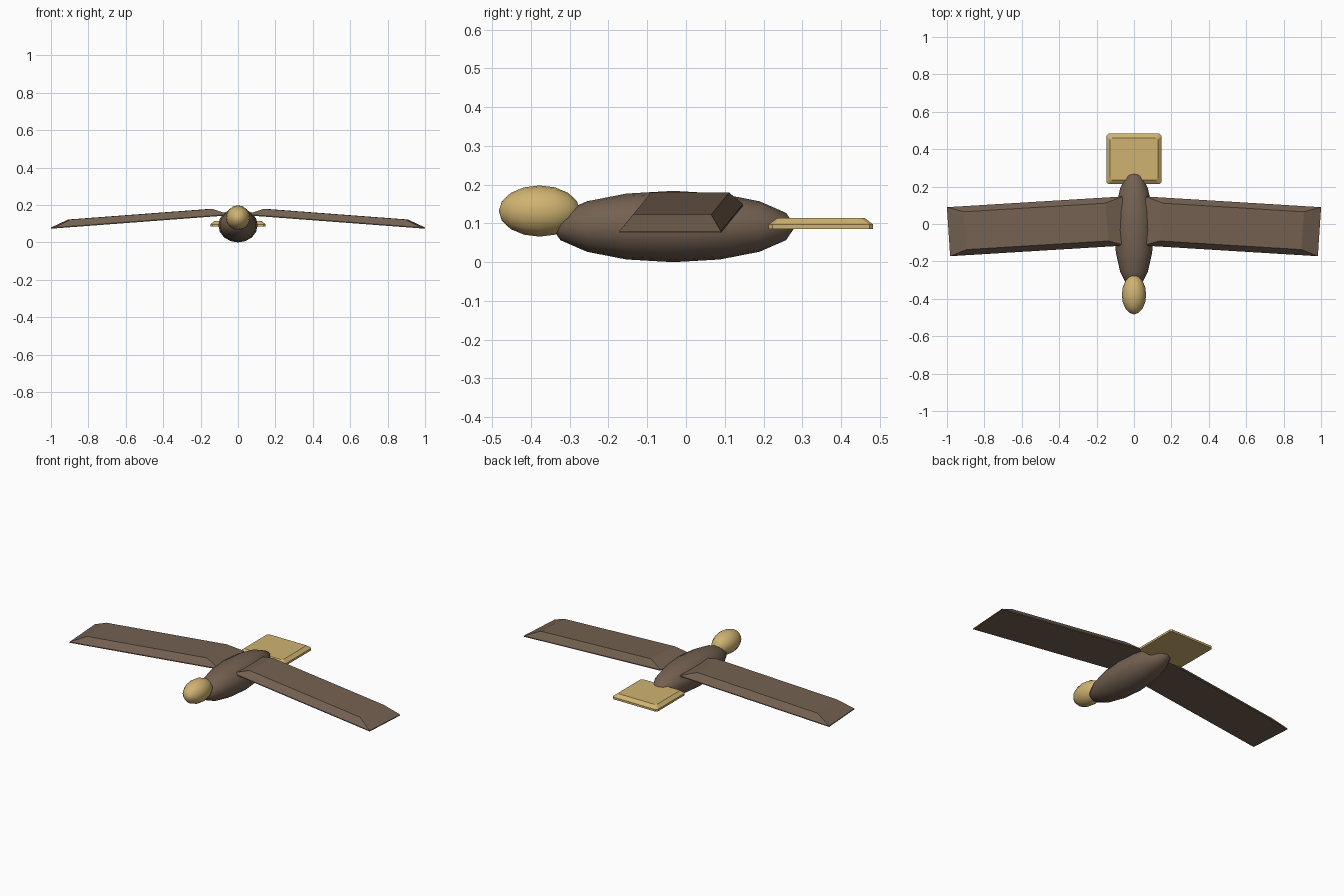
import bpy, bmesh
from mathutils import Vector

if "Cube" in bpy.data.objects:
    bpy.data.objects.remove(bpy.data.objects["Cube"], do_unlink=True)


def material(name, rgb):
    mat = bpy.data.materials.new(name)
    mat.use_nodes = True
    mat.diffuse_color = (*rgb, 1)
    mat.node_tree.nodes["Principled BSDF"].inputs["Base Color"].default_value = (*rgb, 1)
    return mat


brown = material("brown plumage", (0.175, 0.12, 0.083))
gold = material("pale gold plumage", (0.63, 0.45, 0.165))


def add_object(name, bm, mat, smooth=False):
    bmesh.ops.recalc_face_normals(bm, faces=bm.faces)
    for face in bm.faces:
        face.smooth = smooth
    mesh = bpy.data.meshes.new(name)
    bm.to_mesh(mesh)
    bm.free()
    mesh.materials.append(mat)
    obj = bpy.data.objects.new(name, mesh)
    bpy.context.collection.objects.link(obj)
    return obj


def ellipsoid(name, centre, radii, mat):
    bm = bmesh.new()
    bmesh.ops.create_uvsphere(bm, u_segments=16, v_segments=8, radius=1)
    # turn the poles to lie along the body axis
    for v in bm.verts:
        x, y, z = v.co
        v.co = Vector(centre) + Vector((x * radii[0], z * radii[1], -y * radii[2]))
    return add_object(name, bm, mat, smooth=True)


def outline(length, width, inset_u, inset_v, cut):
    """Rectangle in slab coordinates, optionally with cut corners."""
    a, b, c, d = inset_u, length - inset_u, inset_v, width - inset_v
    if not cut:
        return [(a, c), (b, c), (b, d), (a, d)]
    return [(a + cut, c), (b - cut, c), (b, c + cut), (b, d - cut),
            (b - cut, d), (a + cut, d), (a, d - cut), (a, c + cut)]


def slab(name, origin, u, v, size, inset, lip, height, mat, cut=0):
    """Flat-bottomed slab whose upper edges slope in to a smaller top."""
    bm = bmesh.new()
    rings = []
    for z, iu, iv in ((0, 0, 0), (lip, 0, 0), (height, *inset)):
        rings.append([bm.verts.new(Vector(origin) + Vector(u) * p + Vector(v) * q
                                   + Vector((0, 0, z)))
                      for p, q in outline(*size, iu, iv, cut)])
    bm.faces.new(rings[0])
    bm.faces.new(rings[-1])
    n = len(rings[0])
    for low, high in zip(rings, rings[1:]):
        for i in range(n):
            j = (i + 1) % n
            bm.faces.new((low[i], low[j], high[j], high[i]))
    return add_object(name, bm, mat)


# Body and head
ellipsoid("body", (0, -0.033, 0.092), (0.105, 0.315, 0.092), brown)
ellipsoid("head", (0, -0.378, 0.132), (0.065, 0.105, 0.066), gold)

# Wings, drooping and swept slightly forward towards the tips
wings = slab("wings", (0.046, -0.115, 0.145), (1, -0.061, -0.075), (0.066, 1, 0),
             (0.937, 0.262), (0.09, 0.03), 0.005, 0.041, brown)
mirror = wings.modifiers.new("mirror", "MIRROR")
mirror.use_axis[0] = True

# Tail
slab("tail", (-0.147, 0.213, 0.085), (1, 0, 0), (0, 1, 0),
     (0.294, 0.27), (0.02, 0.022), 0.012, 0.029, gold, cut=0.01)
